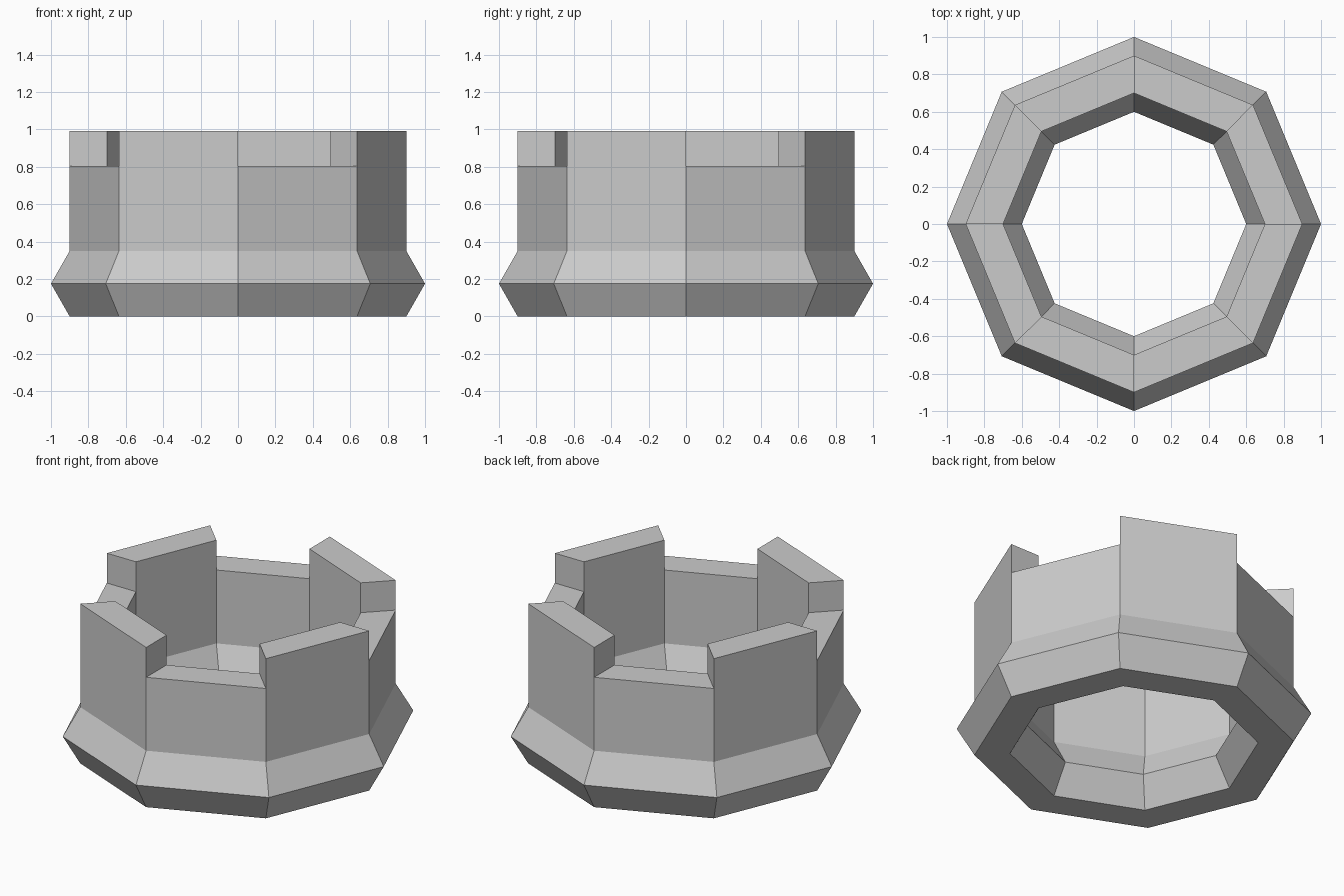
import bpy, bmesh
from math import cos, sin, pi
from mathutils import Vector

if "Cube" in bpy.data.objects:
    bpy.data.objects.remove(bpy.data.objects["Cube"])

SIDES = 8
WALL_TOP, MERLON_TOP = 0.805, 0.99
# closed (radius, z) cross-section: flared base ring with a thin wall above
PROFILE = [(0.9, 0), (1.0, 0.175), (0.9, 0.35), (0.9, WALL_TOP),
           (0.7, WALL_TOP), (0.7, 0.35), (0.6, 0.175), (0.7, 0)]
TOP_EDGE = 3  # profile segment forming the wall top

bm = bmesh.new()

# octagonal ring wall, revolved from the profile
rings = []
for k in range(SIDES):
    a = 2 * pi * k / SIDES
    rings.append([bm.verts.new((r * cos(a), r * sin(a), z)) for r, z in PROFILE])

merlons = []
n = len(PROFILE)
for k in range(SIDES):
    a, b = rings[k], rings[(k + 1) % SIDES]
    for i in range(n):
        j = (i + 1) % n
        face = bm.faces.new((a[i], b[i], b[j], a[j]))
        if i == TOP_EDGE and k % 2 == 1:
            merlons.append(face)

# battlements: every second wall segment is raised
result = bmesh.ops.extrude_face_region(bm, geom=merlons)
raised = [g for g in result["geom"] if isinstance(g, bmesh.types.BMVert)]
bmesh.ops.translate(bm, verts=raised, vec=Vector((0, 0, MERLON_TOP - WALL_TOP)))
bmesh.ops.delete(bm, geom=[f for f in merlons if f.is_valid], context='FACES_ONLY')
bmesh.ops.recalc_face_normals(bm, faces=bm.faces)

mesh = bpy.data.meshes.new("tower_battlement")
bm.to_mesh(mesh)
bm.free()
tower = bpy.data.objects.new("tower_battlement", mesh)
bpy.context.collection.objects.link(tower)
